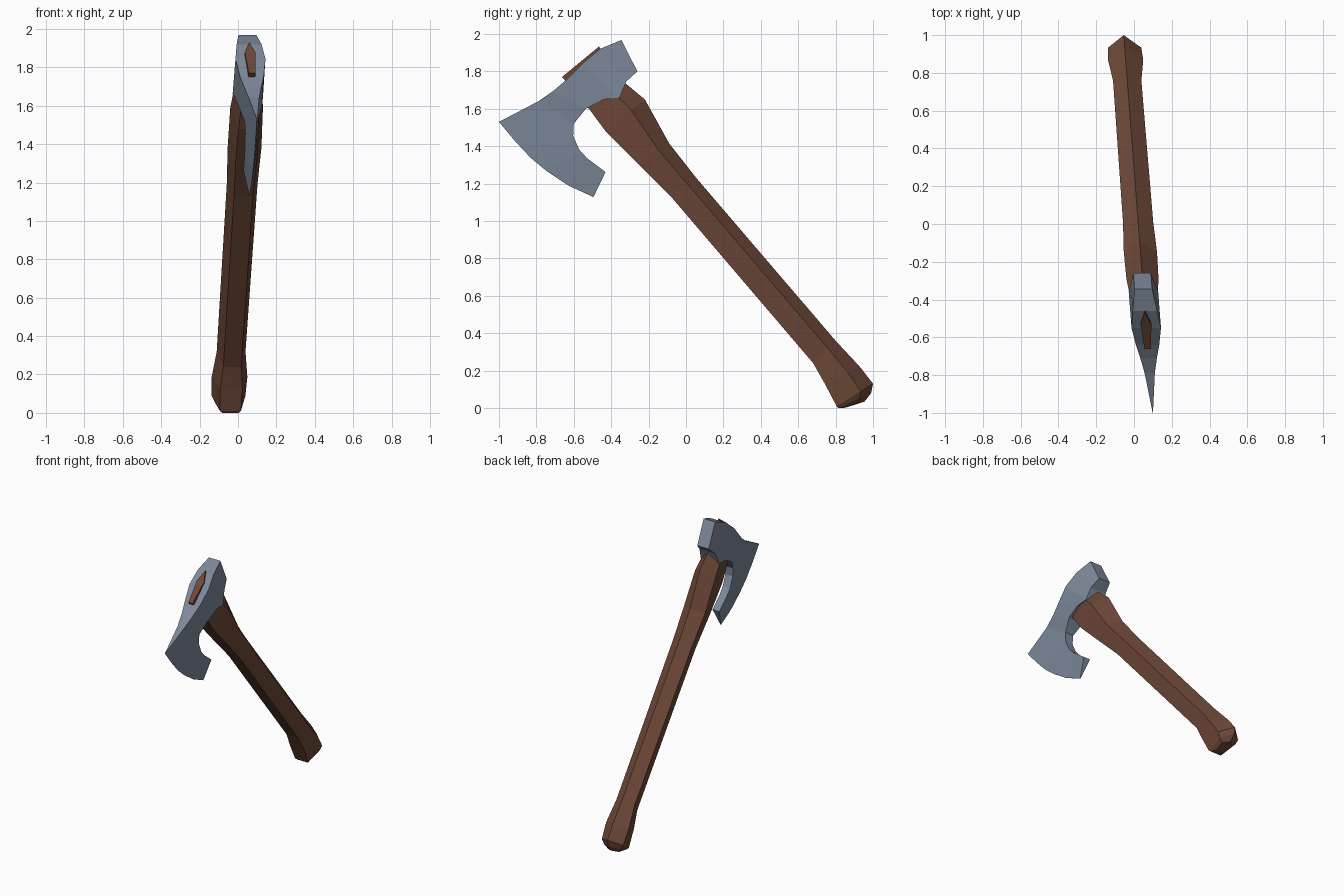
import bpy, bmesh
from collections import Counter


def material(name, rgb):
    m = bpy.data.materials.new(name)
    m.diffuse_color = (*rgb, 1)
    return m


def place(x, y, z):
    # the whole axe is turned slightly about the vertical axis
    return (x + 0.0225 - 0.077 * y, y, z)


def finish(name, verts, faces, mat):
    me = bpy.data.meshes.new(name)
    me.from_pydata([place(*v) for v in verts], [], faces)
    bm = bmesh.new()
    bm.from_mesh(me)
    bmesh.ops.recalc_face_normals(bm, faces=bm.faces)
    bm.to_mesh(me)
    bm.free()
    me.materials.append(mat)
    ob = bpy.data.objects.new(name, me)
    bpy.context.collection.objects.link(ob)
    return ob


wood = material("brown wood", (0.156, 0.066, 0.039))
steel = material("blue grey steel", (0.205, 0.25, 0.325))

# handle: five-sided loft; each station = flat belly (y, z), back ridge (y, z), half width
stations = [
    ((0.855, 0.002), (0.955, 0.035), 0.045),
    ((0.815, 0.000), (0.990, 0.080), 0.070),
    ((0.805, 0.010), (1.000, 0.130), 0.088),
    ((0.745, 0.125), (0.930, 0.220), 0.093),
    ((0.680, 0.240), (0.800, 0.360), 0.075),
    ((-0.080, 1.130), (0.055, 1.230), 0.080),
    ((-0.260, 1.310), (-0.090, 1.415), 0.088),
    ((-0.430, 1.480), (-0.220, 1.650), 0.085),
    ((-0.530, 1.615), (-0.340, 1.750), 0.070),
    ((-0.550, 1.650), (-0.370, 1.790), 0.028),   # tongue through the eye
    ((-0.663, 1.770), (-0.465, 1.933), 0.028),
]
verts, faces = [], []
for b, r, w in stations:
    side = [b[k] + 0.66 * (r[k] - b[k]) for k in (0, 1)]
    verts += [(-0.62 * w, *b), (0.62 * w, *b), (w, *side), (0, *r), (-w, *side)]
for i in range(len(stations) - 1):
    for j in range(5):
        a, c = i * 5 + j, i * 5 + (j + 1) % 5
        faces.append((a, c, c + 5, a + 5))
n = len(verts)
faces += [tuple(range(5)), tuple(range(n - 5, n))]
finish("handle", verts, faces, wood)

# axe head: side outline points (y, z, half thickness), poll to neck along top and bottom
top = [(-0.345, 1.968, 0.047), (-0.46, 1.92, 0.065), (-0.55, 1.845, 0.078),
       (-0.64, 1.755, 0.062), (-0.71, 1.695, 0.044), (-0.79, 1.64, 0.027)]
bottom = [(-0.26, 1.80, 0.047), (-0.32, 1.745, 0.065), (-0.355, 1.66, 0.078),
          (-0.44, 1.65, 0.074), (-0.535, 1.60, 0.062), (-0.60, 1.52, 0.034)]
# inner curve of the beard and matching cutting edge
inner = [(-0.603, 1.455, 0.031), (-0.57, 1.38, 0.03), (-0.53, 1.337, 0.029), (-0.43, 1.262, 0.027)]
edge = [(-1.0, 1.53, 0.001), (-0.915, 1.428, 0.001), (-0.83, 1.337, 0.001),
        (-0.745, 1.267, 0.001), (-0.63, 1.19, 0.001), (-0.495, 1.128, 0.001)]
pts = top + bottom + inner + edge
quads = [(i, i + 1, i + 7, i + 6) for i in range(5)]
chain = [5, 11, 12, 13, 14, 15]
quads += [(chain[i], chain[i + 1], 17 + i, 16 + i) for i in range(5)]

# mirror the side faces and wall up every outline edge
n = len(pts)
verts = [(h, y, z) for y, z, h in pts] + [(-h, y, z) for y, z, h in pts]
faces = quads + [tuple(v + n for v in reversed(q)) for q in quads]
edges = [(q[k], q[(k + 1) % 4]) for q in quads for k in range(4)]
count = Counter(frozenset(e) for e in edges)
faces += [(a, b, b + n, a + n) for a, b in edges if count[frozenset((a, b))] == 1]
finish("axe_head", verts, faces, steel)
